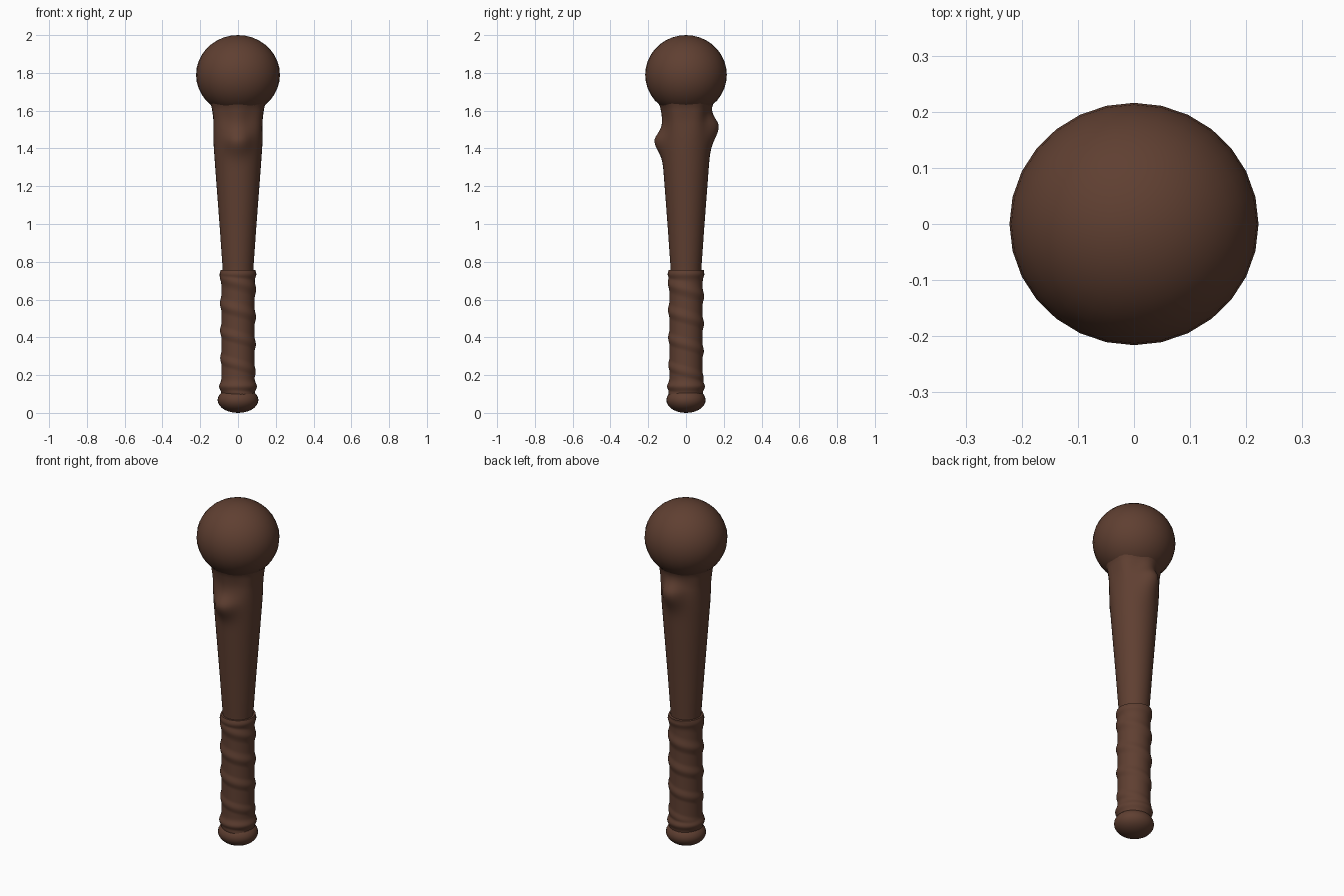
import bpy
import bmesh
from math import sin, cos, pi, exp, tau

if "Cube" in bpy.data.objects:
    bpy.data.objects.remove(bpy.data.objects["Cube"])

wood = bpy.data.materials.new("dark_brown_wood")
wood.use_nodes = True
COLOR = (0.115, 0.05, 0.031, 1)
wood.diffuse_color = COLOR
bsdf = wood.node_tree.nodes["Principled BSDF"]
bsdf.inputs["Base Color"].default_value = COLOR
bsdf.inputs["Roughness"].default_value = 0.8


def interpolate(profile, z):
    """Smoothly read a radius from (height, radius) pairs."""
    for (z0, r0), (z1, r1) in zip(profile, profile[1:]):
        if z <= z1:
            t = max(0, (z - z0) / (z1 - z0))
            return r0 + (r1 - r0) * t
    return profile[-1][1]


def lathe(name, bottom, top, rings, sides, radius):
    """Closed upright tube whose radius depends on angle and height."""
    bm = bmesh.new()
    loops = []
    for i in range(rings + 1):
        z = bottom + (top - bottom) * i / rings
        loop = []
        for j in range(sides):
            a = tau * j / sides
            r = radius(a, z)
            loop.append(bm.verts.new((r * cos(a), r * sin(a), z)))
        loops.append(loop)
    for low, high in zip(loops, loops[1:]):
        for j in range(sides):
            k = (j + 1) % sides
            bm.faces.new((low[j], low[k], high[k], high[j]))
    bm.faces.new(loops[0][::-1])
    bm.faces.new(loops[-1])
    mesh = bpy.data.meshes.new(name)
    bm.to_mesh(mesh)
    bm.free()
    obj = bpy.data.objects.new(name, mesh)
    bpy.context.collection.objects.link(obj)
    finish(obj)
    return obj


def finish(obj):
    obj.data.materials.append(wood)
    bpy.ops.object.select_all(action="DESELECT")
    bpy.context.view_layer.objects.active = obj
    obj.select_set(True)
    bpy.ops.object.shade_smooth_by_angle(angle=pi / 3)


def ball(name, z, scale, segments, rings):
    bpy.ops.mesh.primitive_uv_sphere_add(
        segments=segments, ring_count=rings, location=(0, 0, z))
    obj = bpy.context.object
    obj.name = name
    obj.scale = scale
    bpy.ops.object.transform_apply(location=False, rotation=False, scale=True)
    finish(obj)


def bump(a, z, angle, height, spread, above, below):
    """Soft knot centred on a direction and a height."""
    da = (a - angle + pi) % tau - pi
    dz = (z - height) / (above if z > height else below)
    return exp(-(da / spread) ** 2 - dz ** 2)


# Tapered shaft with two knots and a lightly fluted, flared neck
SHAFT = [(0.6, 0.077), (0.76, 0.081), (1.0, 0.098), (1.25, 0.117),
         (1.4, 0.128), (1.55, 0.138), (1.62, 0.146), (1.68, 0.165), (1.75, 0.175)]


def shaft_radius(a, z):
    r = interpolate(SHAFT, z)
    narrow = exp(-((z - 1.57) / 0.09) ** 2)
    r -= 0.012 * narrow * sin(a) ** 2
    r -= 0.004 * narrow * (1 + cos(6 * a))
    r += 0.038 * bump(a, z, -pi / 2, 1.44, 0.45, 0.05, 0.07)
    r += 0.046 * bump(a, z, pi / 2, 1.52, 0.5, 0.055, 0.085)
    return r


lathe("shaft", 0.6, 1.75, 80, 40, shaft_radius)


# Grip wrapped in a slanting overlapping band, with a rim at each end
def grip_radius(a, z):
    r = 0.084 + 0.004 * (z - 0.1) / 0.65
    turn = ((z - 0.58) / 0.145 + a / tau) % 1
    r += 0.009 * exp(-((turn - 0.5) / 0.2) ** 2)
    for height, size in ((0.735, 0.009), (0.14, 0.012)):
        r = max(r, 0.088 + size * exp(-((z - height) / 0.022) ** 2))
    return r


lathe("grip_wrap", 0.07, 0.757, 110, 40, grip_radius)

# Rounded ends
ball("club_head", 1.79, (0.222, 0.216, 0.21), 28, 18)
ball("pommel", 0.068, (0.108, 0.104, 0.068), 28, 14)
